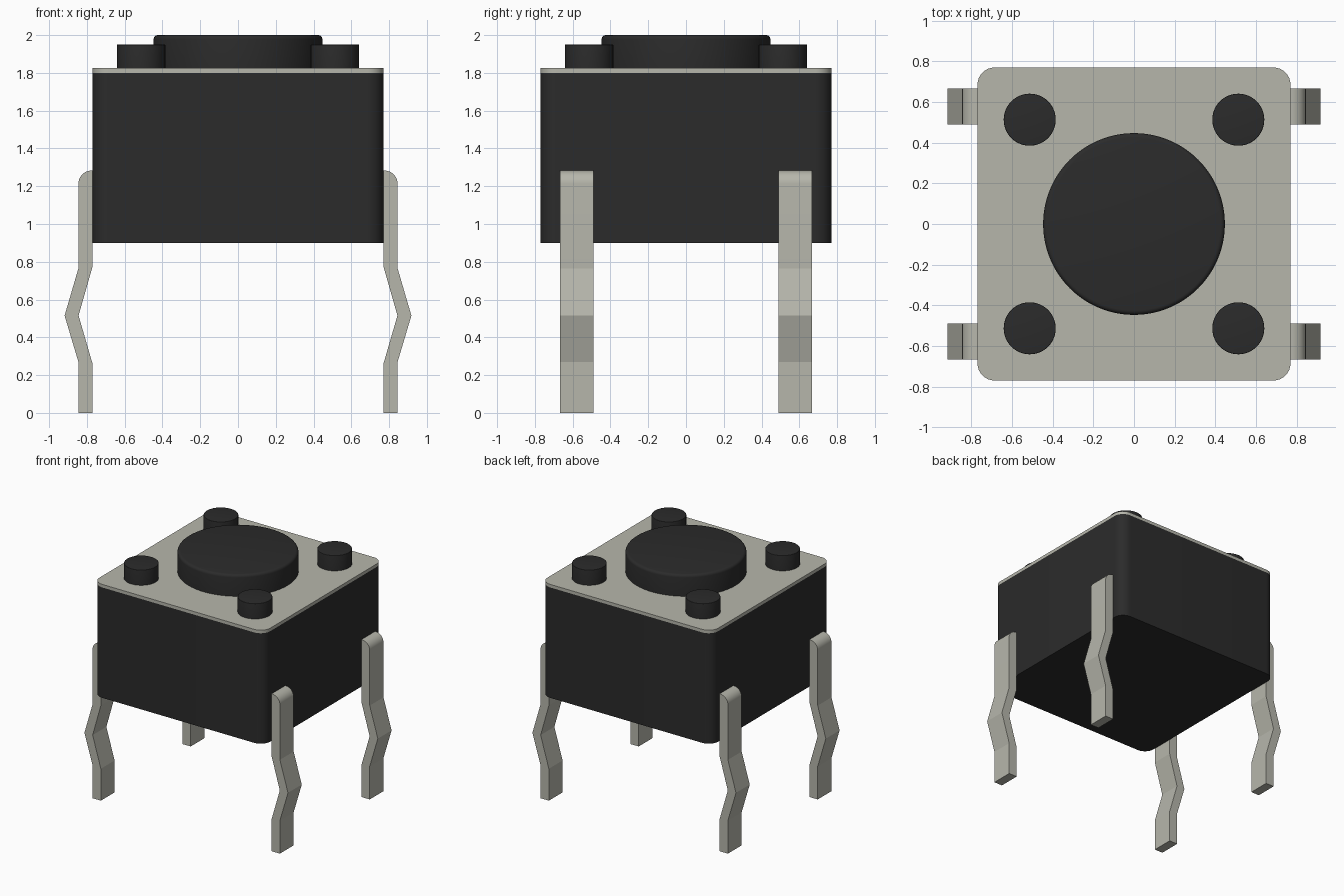
import bpy, bmesh
from math import sin, cos, pi, radians

if "Cube" in bpy.data.objects:
    bpy.data.objects.remove(bpy.data.objects["Cube"])


def material(name, rgb):
    m = bpy.data.materials.new(name)
    m.diffuse_color = (*rgb, 1)
    m.use_nodes = True
    m.node_tree.nodes["Principled BSDF"].inputs["Base Color"].default_value = m.diffuse_color
    return m


BLACK = material("black_plastic", (0.024, 0.024, 0.024))
METAL = material("tinned_metal", (0.47, 0.47, 0.41))


def arc(cx, cy, r, start, end, n):
    """Points along an arc, angles in degrees."""
    angles = [radians(start + (end - start) * i / n) for i in range(n + 1)]
    return [(cx + r * cos(a), cy + r * sin(a)) for a in angles]


def prism(name, points, offset, mat, angle=30):
    """Extrude a closed 3D outline along an offset vector."""
    bm = bmesh.new()
    face = bm.faces.new([bm.verts.new(p) for p in points])
    top = bmesh.ops.extrude_face_region(bm, geom=[face])["geom"]
    bmesh.ops.translate(bm, vec=offset,
                        verts=[v for v in top if isinstance(v, bmesh.types.BMVert)])
    bmesh.ops.recalc_face_normals(bm, faces=bm.faces)
    mesh = bpy.data.meshes.new(name)
    bm.to_mesh(mesh)
    bm.free()
    obj = bpy.data.objects.new(name, mesh)
    bpy.context.collection.objects.link(obj)
    return finish(obj, mat, angle)


def finish(obj, mat, angle=30):
    obj.data.materials.append(mat)
    bpy.ops.object.select_all(action='DESELECT')
    obj.select_set(True)
    bpy.context.view_layer.objects.active = obj
    bpy.ops.object.shade_smooth_by_angle(angle=radians(angle))
    return obj


def cylinder(name, x, y, r, z0, z1, sides, bevel):
    bpy.ops.mesh.primitive_cylinder_add(vertices=sides, radius=r, depth=z1 - z0,
                                        location=(x, y, (z0 + z1) / 2))
    obj = bpy.context.object
    obj.name = name
    # Round the top rim
    bm = bmesh.new()
    bm.from_mesh(obj.data)
    rim = [e for e in bm.edges if all(v.co.z > 0 for v in e.verts)]
    bmesh.ops.bevel(bm, geom=rim, offset=bevel, segments=4, profile=0.5, affect='EDGES')
    bm.to_mesh(obj.data)
    bm.free()
    return finish(obj, BLACK)


# Housing and cover plate share a rounded square outline
H, R = 0.77, 0.085
outline = []
for i, (sx, sy) in enumerate([(1, 1), (-1, 1), (-1, -1), (1, -1)]):
    outline += arc(sx * (H - R), sy * (H - R), R, 90 * i, 90 * i + 90, 8)
prism("housing", [(x, y, 0.90) for x, y in outline], (0, 0, 0.90), BLACK)
prism("cover_plate", [(x, y, 1.80) for x, y in outline], (0, 0, 0.025), METAL)

# Push button and corner pegs
cylinder("push_button", 0, 0, 0.447, 1.81, 2.0, 96, 0.022)
for sx in (-1, 1):
    for sy in (-1, 1):
        cylinder("corner_peg", sx * 0.513, sy * 0.513, 0.128, 1.81, 1.95, 48, 0.004)

# Kinked legs: side profile with a bent-over top that enters the housing
profile = [(0.77, 0), (0.77, 0.26), (0.844, 0.515), (0.77, 0.775), (0.77, 1.21),
           (0.74, 1.21), (0.74, 1.283)]
profile += arc(0.775, 1.213, 0.07, 90, 0, 12)
profile += [(0.845, 0.765), (0.918, 0.515), (0.845, 0.27), (0.845, 0)]
for sx in (-1, 1):
    for y in (-0.667, 0.49):
        prism("leg", [(sx * x, y, z) for x, z in profile], (0, 0.177, 0), METAL, 10)
